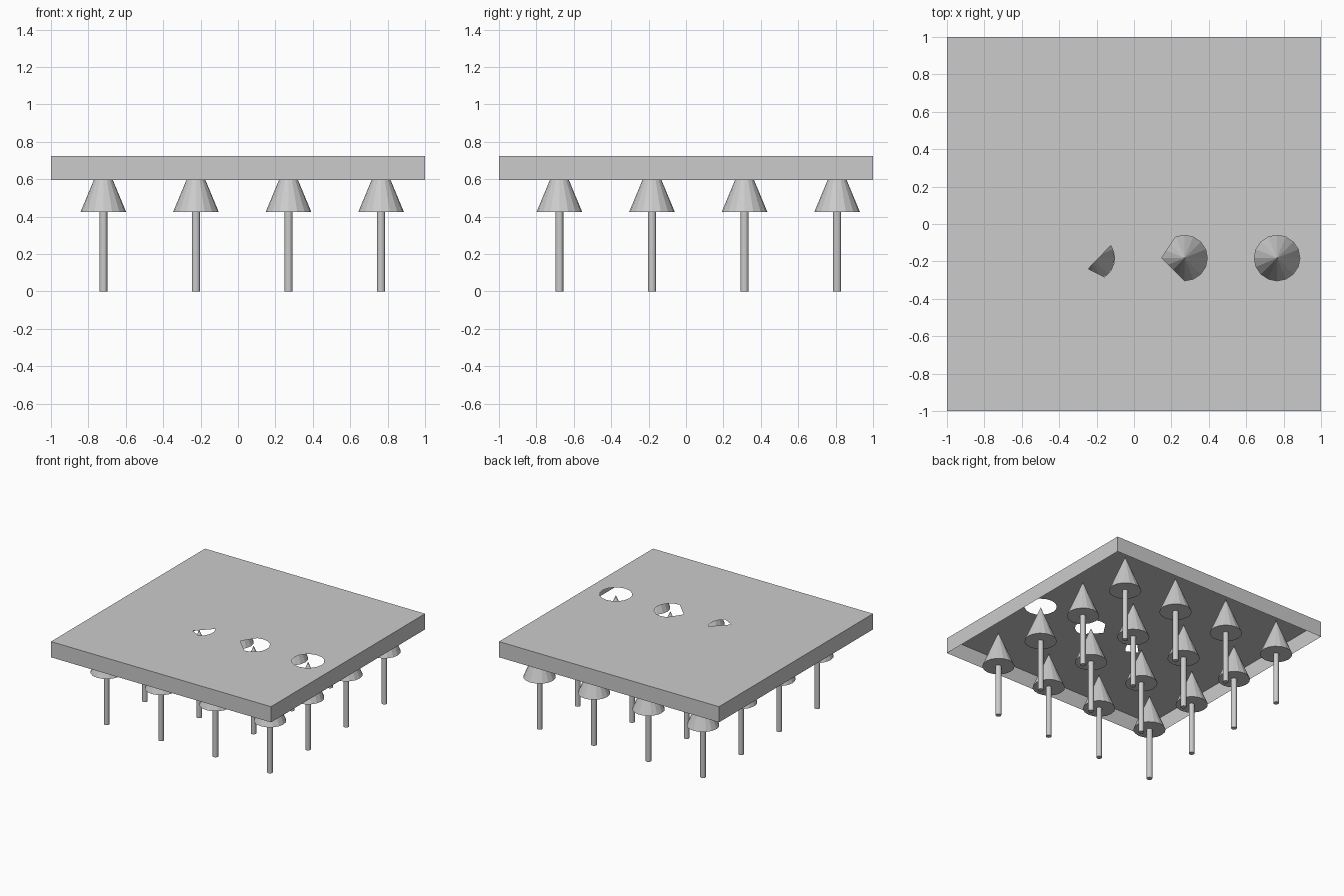
import bpy, bmesh
from math import cos, sin, radians
from mathutils import Matrix

if "Cube" in bpy.data.objects:
    bpy.data.objects.remove(bpy.data.objects["Cube"])

XS = [-0.72 + 0.495 * i for i in range(4)]
YS = [-0.677 + 0.495 * i for i in range(4)]
TOP, RIM, CONE_Z, CONE_R, APEX = 0.725, 0.596, 0.425, 0.122, 0.718


def arc(cx, cy, start, end):
    n = round((end - start) / 22.5)
    return [(cx + CONE_R * cos(radians(start + 22.5 * i)),
             cy + CONE_R * sin(radians(start + 22.5 * i))) for i in range(n + 1)]


def finish(bm, name):
    mesh = bpy.data.meshes.new(name)
    bm.to_mesh(mesh)
    bm.free()
    ob = bpy.data.objects.new(name, mesh)
    bpy.context.collection.objects.link(ob)
    return ob


# Thin tray, open underneath, with three cut-outs in its top
def tray():
    bm = bmesh.new()
    corners = [(-1, -1), (1, -1), (1, 1), (-1, 1)]
    y = YS[1]
    loops = [corners,
             arc(XS[3], y, 0, 337.5),
             arc(XS[2], y, -90, 112.5) + [(XS[2] - CONE_R, y)],
             [(-0.245, -0.24)] + arc(XS[1], y, -56.25, 33.75)]
    edges = []
    for pts in loops:
        vs = [bm.verts.new((px, py, TOP)) for px, py in pts]
        edges += [bm.edges.new((vs[i], vs[(i + 1) % len(vs)])) for i in range(len(vs))]
        if pts is corners:
            upper = vs
    bmesh.ops.triangle_fill(bm, edges=edges, use_beauty=True, normal=(0, 0, 1))
    lower = [bm.verts.new((px, py, RIM)) for px, py in corners]
    for i in range(4):
        j = (i + 1) % 4
        bm.faces.new((lower[i], lower[j], upper[j], upper[i]))
    bmesh.ops.recalc_face_normals(bm, faces=bm.faces)
    finish(bm, "tray")


# Post with a cone cap, shared by the whole grid
def post_mesh():
    bm = bmesh.new()
    bmesh.ops.create_cone(bm, cap_ends=True, segments=16, radius1=0.0215, radius2=0.0215,
                          depth=CONE_Z, matrix=Matrix.Translation((0, 0, CONE_Z / 2)))
    bmesh.ops.create_cone(bm, cap_ends=True, segments=16, radius1=CONE_R, radius2=0,
                          depth=APEX - CONE_Z,
                          matrix=Matrix.Translation((0, 0, (APEX + CONE_Z) / 2)))
    mesh = bpy.data.meshes.new("cone_post")
    bm.to_mesh(mesh)
    bm.free()
    return mesh


tray()
post = post_mesh()
for r, y in enumerate(YS):
    for c, x in enumerate(XS):
        ob = bpy.data.objects.new(f"cone_post_{r}_{c}", post)
        ob.location = (x, y, 0)
        bpy.context.collection.objects.link(ob)
